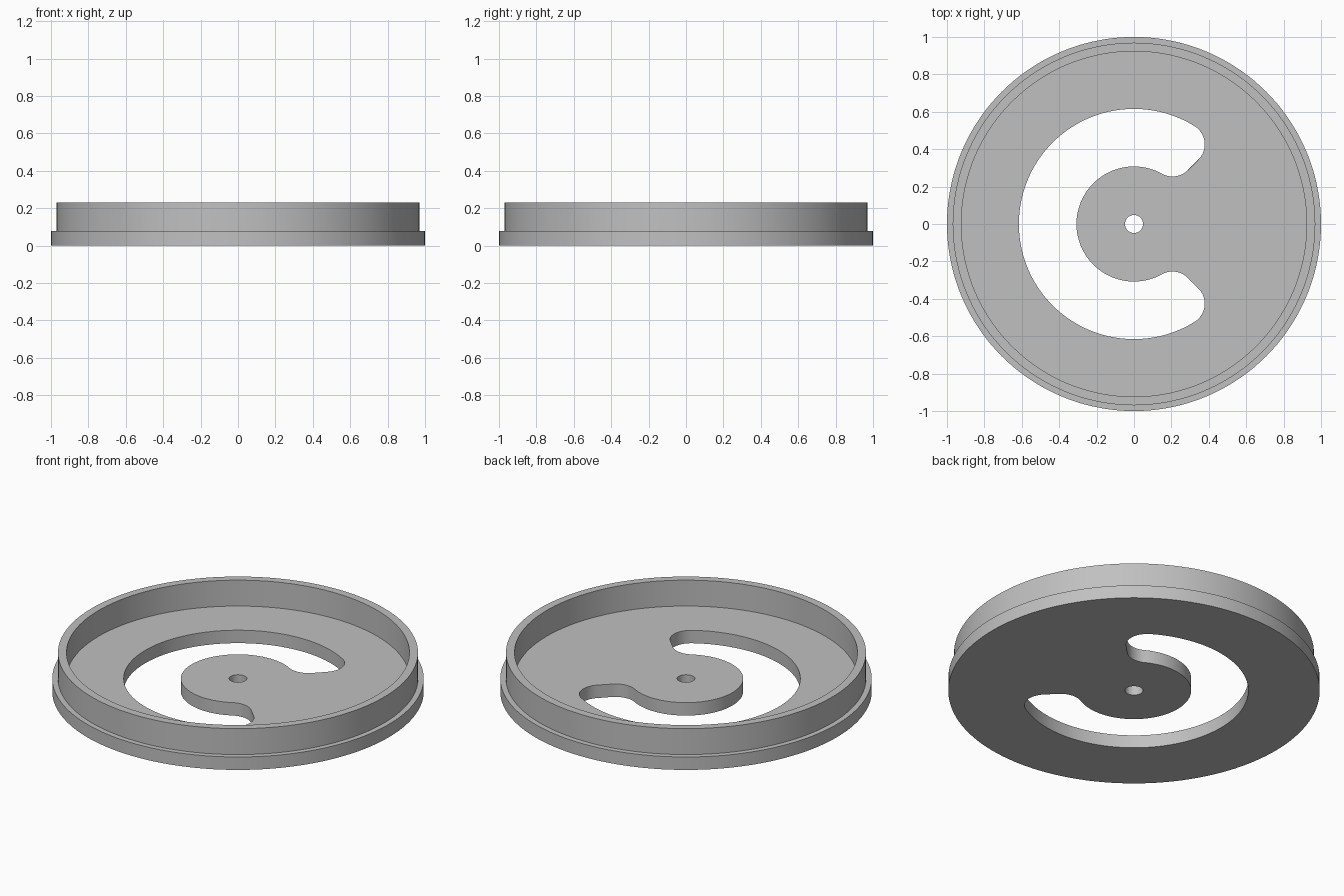
import bpy, bmesh, math

if "Cube" in bpy.data.objects:
    bpy.data.objects.remove(bpy.data.objects["Cube"], do_unlink=True)

U = 1 / 26            # the disc is 26 units in radius
FLOOR, TOP = 2 * U, 6 * U

grey = bpy.data.materials.new("plain grey")
grey.use_nodes = True
colour = (0.53, 0.53, 0.53, 1)
grey.diffuse_color = colour
grey.node_tree.nodes["Principled BSDF"].inputs["Base Color"].default_value = colour


def make_object(name, bm):
    bmesh.ops.recalc_face_normals(bm, faces=bm.faces[:])
    mesh = bpy.data.meshes.new(name)
    bm.to_mesh(mesh)
    bm.free()
    mesh.materials.append(grey)
    obj = bpy.data.objects.new(name, mesh)
    bpy.context.collection.objects.link(obj)
    return obj


def lathe(name, profile, steps=144):
    bm = bmesh.new()
    verts = [bm.verts.new((r, 0, z)) for r, z in profile]
    edges = [bm.edges.new((verts[i - 1], verts[i])) for i in range(len(verts))]
    bmesh.ops.spin(bm, geom=verts + edges, cent=(0, 0, 0), axis=(0, 0, 1),
                   angle=math.tau, steps=steps)
    bmesh.ops.remove_doubles(bm, verts=bm.verts[:], dist=1e-4)
    return make_object(name, bm)


def arc(centre, radius, start, end, steps):
    return [(centre[0] + radius * math.cos(start + (end - start) * i / steps),
             centre[1] + radius * math.sin(start + (end - start) * i / steps))
            for i in range(steps + 1)]


def polar(radius, angle):
    return radius * math.cos(angle), radius * math.sin(angle)


def slot_outline(inner, outer, fillet, end):
    """Upper half of a C-shaped slot with filleted radial ends, then mirrored."""
    d_in, d_out = inner + fillet, outer - fillet
    a_in = end + math.asin(fillet / d_in)
    a_out = end + math.asin(fillet / d_out)
    half = arc((0, 0), inner, math.pi, a_in, 48)
    half += arc(polar(d_in, a_in), fillet, a_in + math.pi, end + 1.5 * math.pi, 16)
    half += arc(polar(d_out, a_out), fillet, end - math.pi / 2, a_out, 20)
    half += arc((0, 0), outer, a_out, math.pi, 56)[1:]
    # the arcs meet the mirror line at both ends, so skip those points
    return half + [(x, -y) for x, y in reversed(half[1:-1])]


# Flanged disc with raised rim and centre hole
disc = lathe("flanged_disc", [
    (1.25 * U, 0), (1, 0), (1, FLOOR), (25.2 * U, FLOOR), (25.2 * U, TOP),
    (24 * U, TOP), (24 * U, FLOOR), (1.25 * U, FLOOR)])

# C-shaped slot cutter
bm = bmesh.new()
outline = slot_outline(8 * U, 16 * U, 3 * U, math.pi / 4)
face = bm.faces.new([bm.verts.new((x, y, -0.1)) for x, y in outline])
up = bmesh.ops.extrude_face_region(bm, geom=[face])
bmesh.ops.translate(bm, vec=(0, 0, 0.25),
                    verts=[v for v in up["geom"] if isinstance(v, bmesh.types.BMVert)])
cutter = make_object("slot_cutter", bm)

# Cut the slot and keep only the finished disc
cut = disc.modifiers.new("slot", "BOOLEAN")
cut.operation = "DIFFERENCE"
cut.solver = "EXACT"
cut.object = cutter
bpy.ops.object.select_all(action="DESELECT")
disc.select_set(True)
bpy.context.view_layer.objects.active = disc
bpy.ops.object.modifier_apply(modifier=cut.name)
bpy.data.objects.remove(cutter, do_unlink=True)
bpy.ops.object.shade_smooth_by_angle(angle=math.radians(30))
